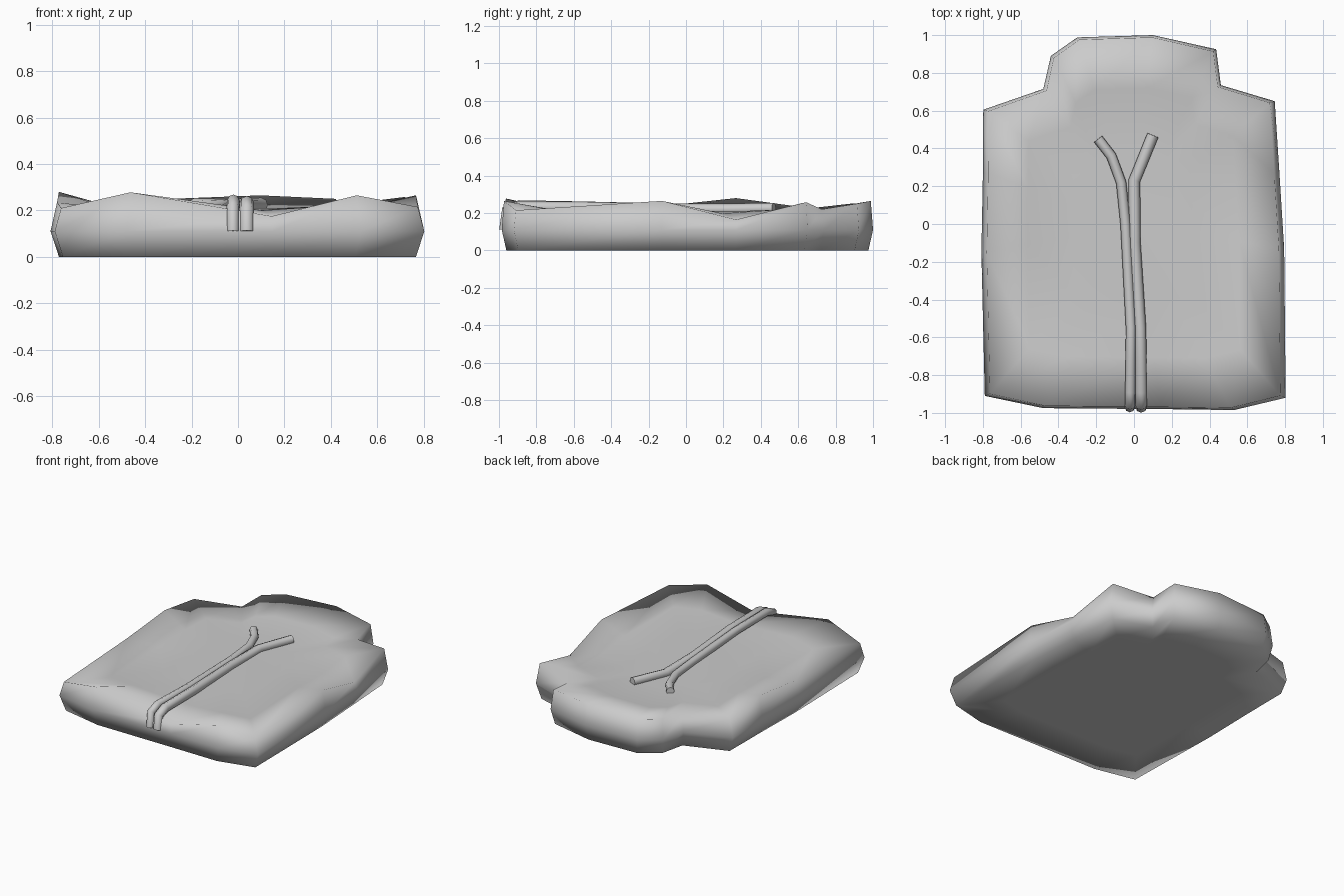
import bpy
import bmesh
from math import radians

cube = bpy.data.objects.get("Cube")
if cube:
    bpy.data.objects.remove(cube, do_unlink=True)

grey = bpy.data.materials.new("soft grey fabric")
grey.use_nodes = True
shade = (0.6, 0.6, 0.6, 1)
grey.diffuse_color = shade
grey.node_tree.nodes["Principled BSDF"].inputs["Base Color"].default_value = shade

# Widest outline of the bag with the height of the rim above each point
outline = [
    (-.79, -.91, .21), (-.48, -.975, .278), (.15, -.98, .175), (.53, -.985, .265),
    (.803, -.92, .215), (.795, -.13, .265), (.77, .27, .165), (.745, .65, .258),
    (.46, .735, .22), (.435, .925, .25), (.1, 1, .265), (-.3, .988, .25),
    (-.44, .89, .25), (-.48, .715, .22), (-.798, .605, .235), (-.8, .27, .28),
    (-.808, -.15, .235),
]


def add_ring(bm, sx, sy, height):
    """One loop of the outline, scaled, with its height given by a rule."""
    return [bm.verts.new((x * sx, y * sy, height(rim))) for x, y, rim in outline]


def bridge(bm, lower, upper):
    n = len(lower)
    for i in range(n):
        j = (i + 1) % n
        bm.faces.new((lower[i], lower[j], upper[j], upper[i]))


# Padded body: flat base, bulging sides, wavy rim and a softly sunken top
bm = bmesh.new()
rings = [
    add_ring(bm, .7, .7, lambda rim: 0),
    add_ring(bm, .955, .975, lambda rim: 0),
    add_ring(bm, 1, 1, lambda rim: .11),
    add_ring(bm, .965, .988, lambda rim: rim),
    add_ring(bm, .7, .72, lambda rim: .165 + .2 * rim),
    add_ring(bm, .4, .42, lambda rim: .21),
]
for lower, upper in zip(rings, rings[1:]):
    bridge(bm, lower, upper)
bm.faces.new(rings[0][::-1])
bm.faces.new(rings[-1])
for face in bm.faces:
    face.smooth = True
mesh = bpy.data.meshes.new("padded_body")
bm.to_mesh(mesh)
bm.free()
mesh.materials.append(grey)
bpy.context.collection.objects.link(bpy.data.objects.new("padded_body", mesh))


# Pair of cords running side by side and forking at the head end
def add_cord(name, points, radius):
    curve = bpy.data.curves.new(name, "CURVE")
    curve.dimensions = "3D"
    curve.bevel_depth = radius
    curve.bevel_resolution = 2
    curve.use_fill_caps = True
    spline = curve.splines.new("POLY")
    spline.points.add(len(points) - 1)
    for point, co in zip(spline.points, points):
        point.co = (*co, 1)
    curve.materials.append(grey)
    obj = bpy.data.objects.new(name, curve)
    bpy.context.collection.objects.link(obj)
    bpy.ops.object.select_all(action="DESELECT")
    obj.select_set(True)
    bpy.context.view_layer.objects.active = obj
    bpy.ops.object.convert(target="MESH")
    bpy.ops.object.shade_smooth_by_angle(angle=radians(60))


add_cord("left_fork_cord", [
    (-.022, -.97, .11), (-.022, -.96, .215), (-.02, -.89, .242), (-.016, -.55, .235),
    (-.045, 0, .222), (-.068, .22, .222), (-.12, .36, .224), (-.19, .45, .226)], .027)
add_cord("right_fork_cord", [
    (.038, -.968, .11), (.038, -.958, .205), (.038, -.89, .232), (.033, -.55, .23),
    (.004, -.1, .22), (.002, .23, .22), (.1, .47, .224)], .031)
